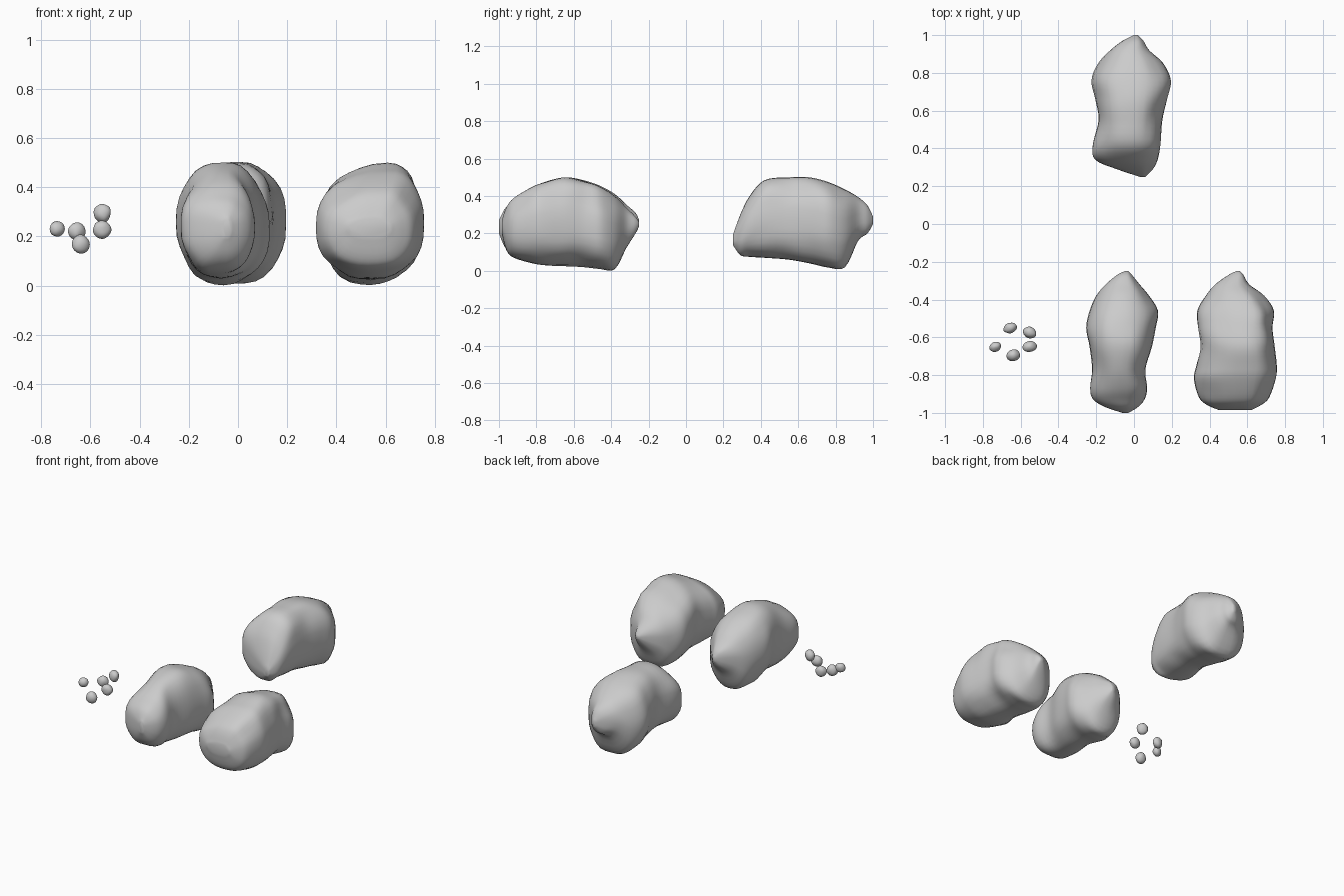
import bpy, bmesh, math
from mathutils import Vector, Matrix, noise

if "Cube" in bpy.data.objects:
    bpy.data.objects.remove(bpy.data.objects["Cube"])

SIDES, STEPS = 32, 4


def finish(bm, name):
    bmesh.ops.recalc_face_normals(bm, faces=bm.faces)
    me = bpy.data.meshes.new(name)
    bm.to_mesh(me)
    bm.free()
    ob = bpy.data.objects.new(name, me)
    bpy.context.collection.objects.link(ob)
    for p in me.polygons:
        p.use_smooth = True
    return ob


def spline(rows, i, t):
    # smooth interpolation between neighbouring sections
    n = len(rows) - 1
    a, b, c, d = (rows[min(max(k, 0), n)] for k in (i - 1, i, i + 1, i + 2))
    return [0.5 * (2 * q + (r - p) * t + (2 * p - 5 * q + 4 * r - s) * t * t
                   + (3 * q - p - 3 * r + s) * t ** 3) for p, q, r, s in zip(a, b, c, d)]


def boulder(name, rows, ridge, seed):
    """Loft of rounded sections: y, x left, x right, z bottom, z top."""
    secs = [spline(rows, i, k / STEPS) for i in range(len(rows) - 1) for k in range(STEPS)]
    secs.append(list(rows[-1]))
    bm = bmesh.new()
    rings = []
    for y, xl, xr, zb, zt in secs:
        cx, cz, rx, rz = (xl + xr) / 2, (zb + zt) / 2, (xr - xl) / 2, (zt - zb) / 2
        ring = []
        for j in range(SIDES):
            a = 2 * math.pi * j / SIDES
            c, s = math.cos(a), math.sin(a)
            u = math.copysign(abs(c) ** 0.87, c)
            w = math.copysign(abs(s) ** 0.87, s)
            u += ridge * max(0, s) * (1 - abs(c))
            # gentle lumps, strongest between the outline extremes
            lump = 1 + 0.09 * abs(math.sin(2 * a)) * noise.noise(Vector((c * 1.3, y * 6, s * 1.3 + seed)))
            ring.append(bm.verts.new((cx + rx * u * lump, y, cz + rz * w * lump)))
        rings.append(ring)
    for r0, r1 in zip(rings, rings[1:]):
        for j in range(SIDES):
            k = (j + 1) % SIDES
            bm.faces.new((r0[j], r0[k], r1[k], r1[j]))
    bm.faces.new(rings[0])
    bm.faces.new(rings[-1])
    return finish(bm, name)


def pebble(name, loc, radii, turn):
    bm = bmesh.new()
    bmesh.ops.create_icosphere(bm, subdivisions=3, radius=1)
    for v in bm.verts:
        v.co *= 1 + 0.1 * noise.noise(v.co * 1.2 + Vector(loc) * 20)
    bm.transform(Matrix.Translation(loc) @ Matrix.Rotation(turn, 4, 'Z') @ Matrix.Diagonal((*radii, 1)))
    return finish(bm, name)


# three boulders
boulder("back_boulder", [
    (.25, .03, .06, .14, .19), (.29, -.09, .10, .085, .30), (.34, -.205, .125, .075, .40),
    (.42, -.218, .14, .07, .485), (.55, -.187, .15, .06, .50), (.66, -.205, .175, .04, .50),
    (.76, -.225, .195, .018, .475), (.85, -.19, .155, .02, .435), (.92, -.125, .08, .16, .395),
    (.97, -.06, .05, .20, .35), (1.0, 0, .02, .25, .29)], 0.15, 1)
boulder("middle_boulder", [
    (-1.0, -.06, -.03, .20, .27), (-.97, -.15, .02, .13, .33), (-.93, -.215, .055, .085, .37),
    (-.87, -.232, .07, .055, .42), (-.77, -.222, .06, .04, .47), (-.65, -.235, .095, .03, .50),
    (-.55, -.253, .115, .025, .485), (-.46, -.235, .127, .01, .455), (-.38, -.20, .08, .01, .41),
    (-.32, -.15, .03, .13, .355), (-.27, -.09, -.01, .20, .31), (-.25, -.05, -.03, .24, .27)], 0.05, 5)
boulder("right_boulder", [
    (-.985, .45, .62, .20, .27), (-.96, .39, .67, .11, .34), (-.92, .345, .715, .07, .39),
    (-.82, .317, .75, .04, .45), (-.75, .33, .756, .03, .475), (-.65, .354, .745, .025, .50),
    (-.55, .34, .733, .02, .48), (-.46, .335, .74, .01, .45), (-.38, .38, .69, .01, .40),
    (-.32, .43, .61, .12, .34), (-.27, .50, .58, .20, .29), (-.25, .54, .56, .24, .26)], 0.3, 9)

# five floating pebbles
for i, (loc, radii, turn) in enumerate([
        ((-.735, -.65, .23), (.031, .026, .032), .5),
        ((-.655, -.55, .222), (.036, .028, .037), .4),
        ((-.64, -.695, .168), (.037, .031, .038), .3),
        ((-.552, -.575, .295), (.036, .03, .038), -.5),
        ((-.553, -.65, .227), (.037, .029, .037), .2)]):
    pebble(f"pebble_{i + 1}", loc, radii, turn)
